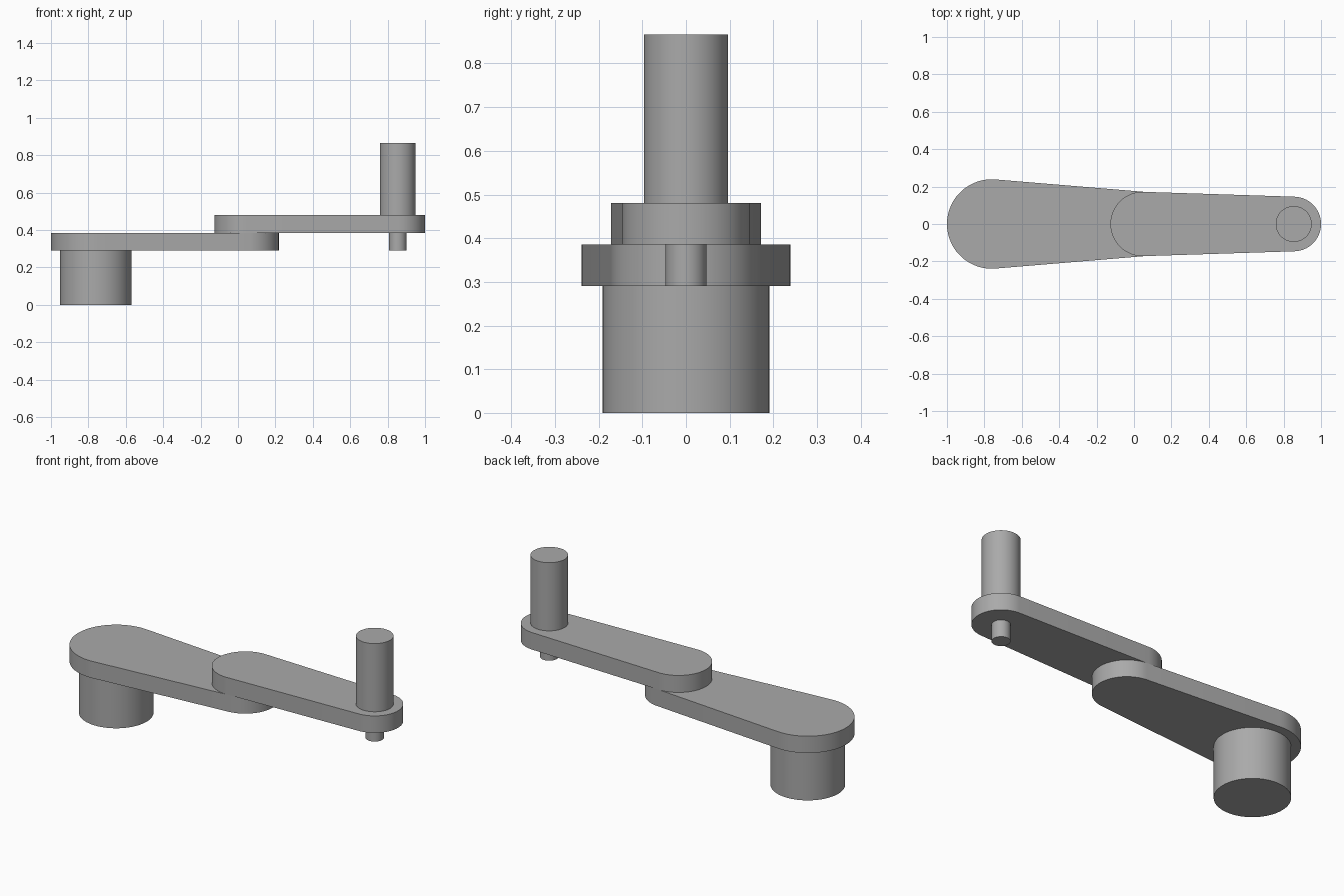
import bpy, bmesh, math

if "Cube" in bpy.data.objects:
    bpy.data.objects.remove(bpy.data.objects["Cube"])

grey = bpy.data.materials.new("grey")
grey.diffuse_color = (0.4, 0.4, 0.4, 1)
grey.use_nodes = True
grey.node_tree.nodes["Principled BSDF"].inputs["Base Color"].default_value = grey.diffuse_color


def extrude_outline(name, outline, z0, z1):
    """Solid prism from a flat outline, with smooth rounded walls."""
    bm = bmesh.new()
    face = bm.faces.new([bm.verts.new((x, y, z0)) for x, y in outline])
    top = bmesh.ops.extrude_face_region(bm, geom=[face])["geom"]
    bmesh.ops.translate(bm, vec=(0, 0, z1 - z0),
                        verts=[v for v in top if isinstance(v, bmesh.types.BMVert)])
    bmesh.ops.recalc_face_normals(bm, faces=bm.faces)
    mesh = bpy.data.meshes.new(name)
    bm.to_mesh(mesh)
    bm.free()
    mesh.materials.append(grey)
    obj = bpy.data.objects.new(name, mesh)
    bpy.context.collection.objects.link(obj)
    bpy.ops.object.select_all(action='DESELECT')
    obj.select_set(True)
    bpy.context.view_layer.objects.active = obj
    bpy.ops.object.shade_smooth_by_angle(angle=math.radians(30))
    return obj


def arc(cx, r, a0, a1, n=40):
    return [(cx + r * math.cos(a0 + (a1 - a0) * i / n),
             r * math.sin(a0 + (a1 - a0) * i / n)) for i in range(n + 1)]


def link(name, xa, ra, xb, rb, z0, z1):
    """Tapered arm: two round ends joined by their common tangents."""
    t = math.acos((ra - rb) / (xb - xa))
    outline = arc(xb, rb, -t, t) + arc(xa, ra, t, 2 * math.pi - t)
    extrude_outline(name, outline, z0, z1)


def cylinder(name, cx, r, z0, z1):
    extrude_outline(name, arc(cx, r, 0, 2 * math.pi, 64)[:-1], z0, z1)


SHOULDER, ELBOW, WRIST = -0.761, 0.046, 0.854

# Base and the two stacked arm links
cylinder("base", SHOULDER, 0.191, 0, 0.29)
link("lower_arm", SHOULDER, 0.239, ELBOW, 0.172, 0.29, 0.385)
link("upper_arm", ELBOW, 0.172, WRIST, 0.146, 0.385, 0.481)

# Post above and pin below the wrist
cylinder("wrist_post", WRIST, 0.096, 0.481, 0.866)
cylinder("wrist_pin", WRIST, 0.047, 0.29, 0.385)
